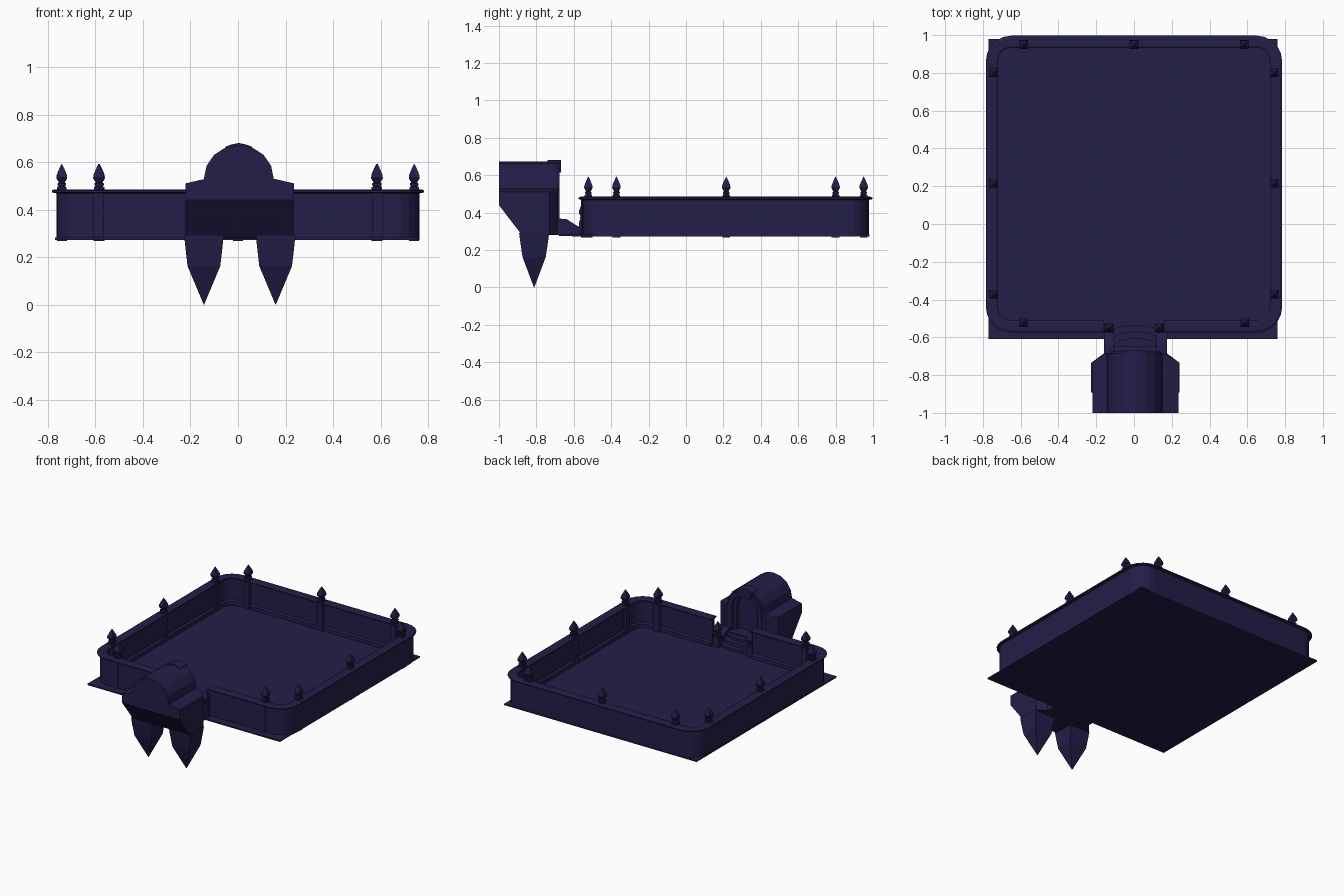
import bpy, bmesh, math

if "Cube" in bpy.data.objects:
    bpy.data.objects.remove(bpy.data.objects["Cube"])

navy = bpy.data.materials.new("navy")
navy.diffuse_color = (0.016, 0.013, 0.065, 1)
navy.use_nodes = True
navy.node_tree.nodes["Principled BSDF"].inputs["Base Color"].default_value = navy.diffuse_color
CX = 0.0075  # gatehouse centre line


def finish(name, bm):
    bmesh.ops.recalc_face_normals(bm, faces=bm.faces)
    me = bpy.data.meshes.new(name)
    bm.to_mesh(me)
    bm.free()
    ob = bpy.data.objects.new(name, me)
    me.materials.append(navy)
    bpy.context.collection.objects.link(ob)
    return ob


def loft(name, rings, closed_caps=True):
    """Skin a list of equally long closed rings and cap both ends."""
    bm = bmesh.new()
    vs = [[bm.verts.new(p) for p in r] for r in rings]
    n = len(rings[0])
    for a, b in zip(vs, vs[1:]):
        for i in range(n):
            j = (i + 1) % n
            bm.faces.new((a[i], a[j], b[j], b[i]))
    if closed_caps:
        bm.faces.new(vs[0])
        bm.faces.new(vs[-1])
    return finish(name, bm)


def prism(name, pts, axis, lo, hi):
    put = {'x': lambda p, t: (t, p[0], p[1]),
           'y': lambda p, t: (p[0], t, p[1]),
           'z': lambda p, t: (p[0], p[1], t)}[axis]
    return loft(name, [[put(p, t) for p in pts] for t in (lo, hi)])


def box(name, x0, x1, y0, y1, z0, z1):
    return prism(name, [(x0, y0), (x1, y0), (x1, y1), (x0, y1)], 'z', z0, z1)


def square_stack(name, x, y, prof):
    """Four-sided turned shape from (half x, half y, z) sections."""
    return loft(name, [[(x - a, y - b, z), (x + a, y - b, z),
                        (x + a, y + b, z), (x - a, y + b, z)] for a, b, z in prof])


def arch(hw, spring, base, rise, n=10):
    return ([(CX - hw, base)] +
            [(CX - hw * math.cos(math.pi * i / n), spring + rise * math.sin(math.pi * i / n))
             for i in range(n + 1)] + [(CX + hw, base)])


# Floor plate
box("floor", -0.77, 0.76, -0.61, 0.98, 0.272, 0.282)

# Parapet wall with rim and baseboard, swept round the court, open at the gate
def court_path(d, gap=0.16, hx=0.75, y0=-0.54, y1=0.963, r=0.1, seg=5):
    pts = [(gap, y0 - d)]
    for k, (cx, cy) in enumerate([(hx - r, y0 + r), (hx - r, y1 - r),
                                  (r - hx, y1 - r), (r - hx, y0 + r)]):
        for i in range(seg + 1):
            a = math.radians(-90 + 90 * (k + i / seg))
            pts.append((cx + (r + d) * math.cos(a), cy + (r + d) * math.sin(a)))
    return pts + [(-gap, y0 - d)]

section = [(0.015, 0.272), (0.015, 0.468), (0.034, 0.472), (0.034, 0.480), (0.022, 0.485),
           (-0.02, 0.485), (-0.03, 0.480), (-0.03, 0.472), (-0.012, 0.466),
           (-0.012, 0.315), (-0.028, 0.308), (-0.028, 0.272)]
tracks = [[(x, y, z) for x, y in court_path(d)] for d, z in section]
loft("parapet_wall", list(zip(*tracks)))

# Finials on pilasters
def finial(name, x, y, z):
    s = [(0.020, 0), (0.020, 0.010), (0.014, 0.012), (0.018, 0.020), (0.018, 0.026),
         (0.012, 0.029), (0.015, 0.034), (0.023, 0.048), (0.021, 0.063), (0.012, 0.085), (0.001, 0.108)]
    square_stack(name, x, y, [(a, a, z + h) for a, h in s])

spots = [(0, 0.95)] + [(s * x, y) for s in (-1, 1) for x, y in
         [(0.583, 0.95), (0.742, 0.80), (0.742, 0.215), (0.742, -0.372), (0.587, -0.522)]]
for x, y in spots:
    finial("finial", x, y, 0.484)
    yo = y - 0.017 if y < -0.5 else y
    w = 0.021
    box("pilaster", x - w, x + w, yo - w - (0.002 if yo != y else 0), y + w, 0.268, 0.474)

# Low gate posts
for s in (-1, 1):
    square_stack("gate_post", s * 0.132, -0.55, [(0.022, 0.022, 0.275), (0.022, 0.022, 0.350)])
    finial("gate_finial", s * 0.132, -0.55, 0.35)

# Landing and rounded steps
box("landing", -0.158, 0.173, -0.74, -0.645, 0.28, 0.355)
for i, (w, ye, z) in enumerate([(0.12, -0.535, 0.302), (0.115, -0.57, 0.325), (0.11, -0.605, 0.345)]):
    pts = [(CX - w, -0.68)] + [(CX - w * math.cos(math.pi * k / 10),
           ye - 0.035 + 0.035 * math.sin(math.pi * k / 10)) for k in range(11)] + [(CX + w, -0.68)]
    prism("step", pts, 'z', 0.275, z)

# Sloping side curbs
curb = [(-0.74, 0.28), (-0.74, 0.37), (-0.64, 0.366), (-0.575, 0.325), (-0.565, 0.28)]
for x0, x1 in ((-0.16, -0.105), (0.12, 0.175)):
    prism("stair_curb", curb, 'x', x0, x1)

# Gatehouse body: convex block with chamfered inner corners and sloped underside
bm = bmesh.new()
for s in (-1, 1):
    for x, y, z in [(0.228, -1, 0.44), (0.228, -1, 0.51), (0.228, -0.73, 0.51),
                    (0.228, -0.73, 0.283), (0.228, -0.88, 0.283), (0.165, -0.684, 0.283),
                    (0.165, -0.684, 0.51), (0.15, -1, 0.528), (0.15, -0.684, 0.528)]:
        bm.verts.new((CX + s * x, y, z))
bmesh.ops.convex_hull(bm, input=bm.verts)
bmesh.ops.dissolve_limit(bm, angle_limit=0.01, verts=bm.verts, edges=bm.edges)
body = finish("gatehouse_body", bm)

# Barrel roof
roof_line = arch(0.147, 0.53, 0.50, 0.142, 8)
roof = prism("barrel_roof", [(x - 0.004, z) for x, z in roof_line], 'y', -1.0, -0.684)

# Doorway recess
cutter = prism("door_cutter", arch(0.105, 0.525, 0.345, 0.10), 'y', -0.73, -0.6)
cutter.hide_render = True
cutter.display_type = 'WIRE'
for ob in (body, roof):
    m = ob.modifiers.new("doorway", 'BOOLEAN')
    m.operation = 'DIFFERENCE'
    m.solver = 'EXACT'
    m.object = cutter
    bpy.context.view_layer.objects.active = ob
    bpy.ops.object.modifier_apply(modifier=m.name)
bpy.data.objects.remove(cutter)

# Door frame arches, stepped inward
def arch_frame(name, wo, wi, y0, y1):
    outer, inner = (arch(w, 0.525, 0.345, w * 0.95) for w in (wo, wi))
    rings = [[(o[0], y0, o[1]), (o[0], y1, o[1]), (i[0], y1, i[1]), (i[0], y0, i[1])]
             for o, i in zip(outer, inner)]
    loft(name, rings)

arch_frame("outer_door_frame", 0.135, 0.103, -0.70, -0.676)
arch_frame("inner_door_frame", 0.107, 0.082, -0.732, -0.70)

# Keystone over the door
top = [(-0.057, 0.664), (-0.03, 0.674), (0, 0.680), (0.03, 0.674), (0.057, 0.664)]
low = [(0.045, 0.615), (-0.045, 0.615)]
prism("keystone", [(x + 0.003, z) for x, z in top + low], 'y', -0.74, -0.668)

# Hanging spikes
for s in (-1, 1):
    square_stack("spike", CX + s * 0.151, -0.812,
                 [(0.083, 0.08, 0.29), (0.079, 0.075, 0.25), (0.069, 0.062, 0.162), (0.001, 0.001, 0.0)])
